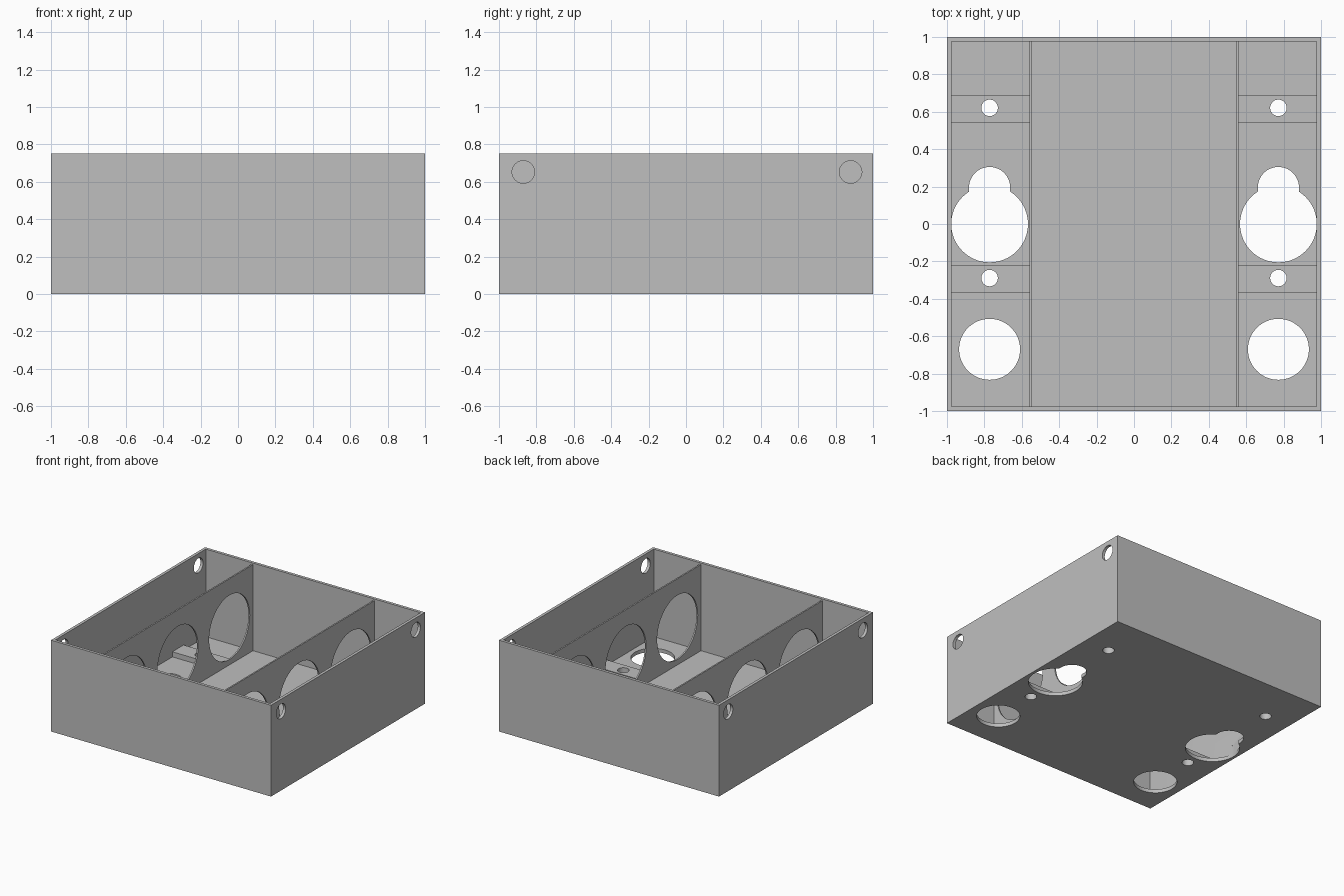
import bpy
from math import pi

cube = bpy.data.objects.get("Cube")
if cube:
    bpy.data.objects.remove(cube, do_unlink=True)

grey = bpy.data.materials.new("plain grey")
grey.use_nodes = True
grey.diffuse_color = (0.52, 0.52, 0.52, 1)
grey.node_tree.nodes["Principled BSDF"].inputs["Base Color"].default_value = (0.52, 0.52, 0.52, 1)

HEIGHT, INNER, FLOOR = 0.75, 0.976, 0.03
BAY_X = 0.772          # centre line of each side bay
DIVIDER_X = 0.553


def box(name, x, y, z):
    """Box from (min, max) pairs."""
    bpy.ops.mesh.primitive_cube_add(size=1, location=[sum(p) / 2 for p in (x, y, z)])
    ob = bpy.context.object
    ob.name = name
    ob.scale = [p[1] - p[0] for p in (x, y, z)]
    bpy.ops.object.transform_apply(location=True, rotation=False, scale=True)
    ob.data.materials.append(grey)
    return ob


def rod(radius, depth, location, along_x=False):
    """Round cutter, upright or lying along x."""
    bpy.ops.mesh.primitive_cylinder_add(vertices=64, radius=radius, depth=depth, location=location,
                                        rotation=(0, pi / 2 if along_x else 0, 0))
    ob = bpy.context.object
    ob.data.materials.append(grey)
    return ob


def cut(target, cutter):
    """Subtract a cutter and discard it."""
    cutter.hide_render = True
    mod = target.modifiers.new("cut", "BOOLEAN")
    mod.operation = "DIFFERENCE"
    mod.solver = "EXACT"
    mod.object = cutter
    bpy.context.view_layer.objects.active = target
    bpy.ops.object.modifier_apply(modifier=mod.name)
    bpy.data.objects.remove(cutter, do_unlink=True)


# Open-topped case
case = box("case", (-1, 1), (-1, 1), (0, HEIGHT))
cut(case, box("cavity", (-INNER, INNER), (-INNER, INNER), (FLOOR, 1)))
parts = [case]

# Cable holes through both side walls
for y in (-0.87, 0.88):
    for side in (-1, 1):
        cut(case, rod(0.06, 0.1, (side, y, 0.652), True))

for side, label in ((1, "left"), (-1, "right")):
    x = side * BAY_X

    # Keyhole and round opening in the floor
    cut(case, rod(0.205, 0.2, (x, 0, 0)))
    cut(case, box("neck", (x - 0.11, x + 0.11), (0, 0.195), (-0.1, 0.1)))
    cut(case, rod(0.11, 0.2, (x, 0.195, 0)))
    cut(case, rod(0.163, 0.2, (x, -0.67, 0)))

    # Raised mounting bars with screw holes that pass through the floor
    for y, place in ((0.615, "back"), (-0.295, "front")):
        ends = sorted((side * (INNER + 0.005), side * DIVIDER_X))
        bar = box(label + "_" + place + "_mounting_bar", ends,
                  (y - 0.073, y + 0.073), (FLOOR - 0.01, 0.072))
        for target in (bar, case):
            cut(target, rod(0.044, 0.3, (x, y + 0.006, 0)))
        parts.append(bar)

    # Thin divider with three large round openings
    mid = side * DIVIDER_X
    divider = box(label + "_divider", (mid - 0.006, mid + 0.006),
                  (-INNER - 0.005, INNER + 0.005), (FLOOR - 0.01, 0.738))
    for y in (-0.67, 0, 0.67):
        cut(divider, rod(0.264, 0.1, (mid, y, 0.338), True))
    parts.append(divider)

# Smooth the round holes, keep every edge sharp
for ob in parts:
    bpy.ops.object.select_all(action="DESELECT")
    ob.select_set(True)
    bpy.context.view_layer.objects.active = ob
    bpy.ops.object.shade_smooth_by_angle(angle=pi / 6)
